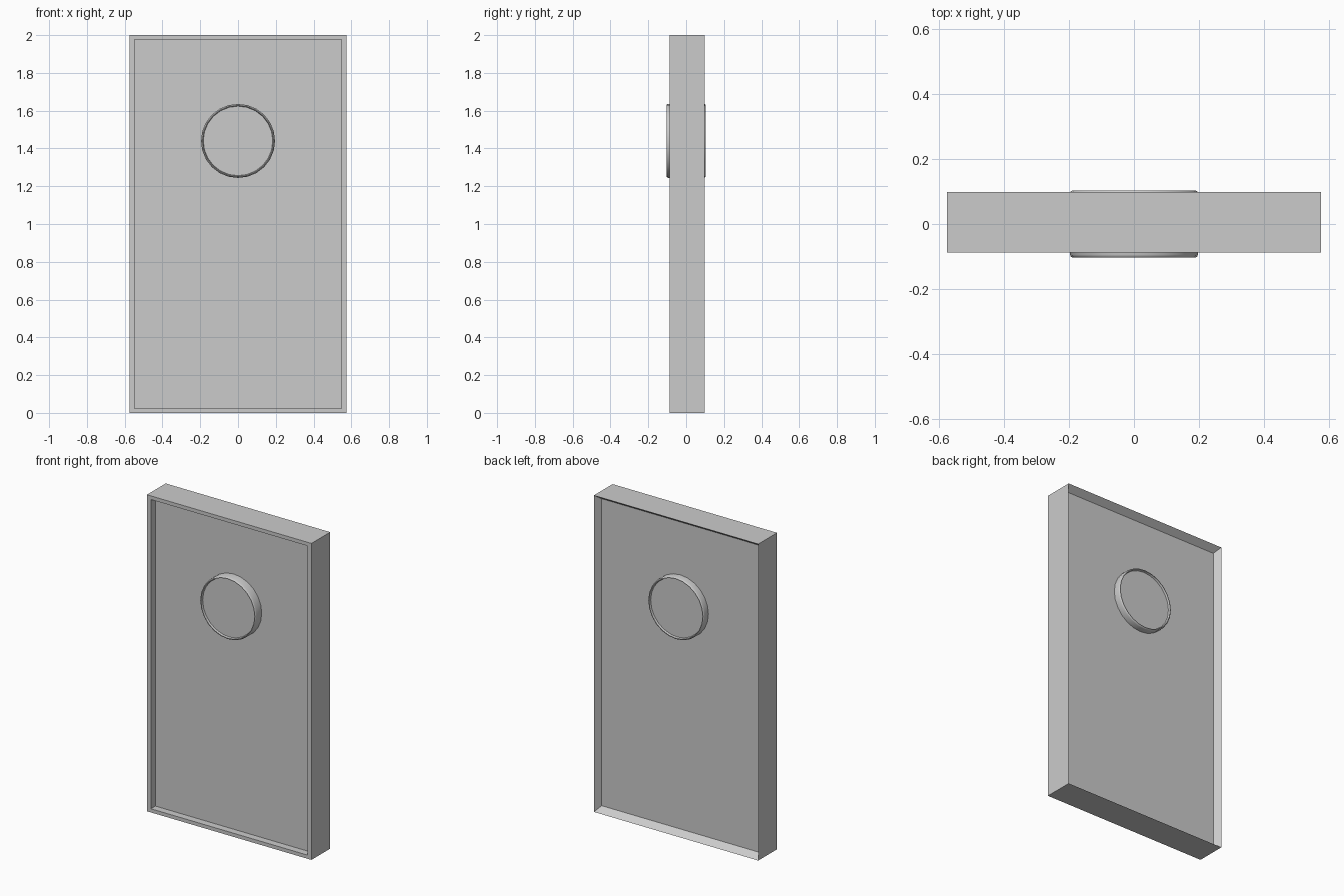
import bpy, bmesh, math

if "Cube" in bpy.data.objects:
    bpy.data.objects.remove(bpy.data.objects["Cube"])

HW, H = 0.575, 2.0               # half width and height
Y_FRONT, Y_BACK = -0.088, 0.099  # frame faces
Y_PANEL_F, Y_PANEL_B = -0.043, 0.057
WIN_Z, SIDES = 1.44, 24


def finish(name, bm):
    bmesh.ops.recalc_face_normals(bm, faces=bm.faces)
    mesh = bpy.data.meshes.new(name)
    bm.to_mesh(mesh)
    bm.free()
    obj = bpy.data.objects.new(name, mesh)
    bpy.context.collection.objects.link(obj)
    return obj


def skin(bm, loops):
    """Bridge successive vertex loops and cap both ends."""
    rings = [[bm.verts.new(p) for p in loop] for loop in loops]
    for a, b in zip(rings, rings[1:]):
        n = len(a)
        for i in range(n):
            j = (i + 1) % n
            bm.faces.new((a[i], a[j], b[j], b[i]))
    bm.faces.new(rings[0])
    bm.faces.new(rings[-1])


def rect(y, dx=0.0, dz=0.0):
    x = HW - dx
    return [(-x, y, dz), (x, y, dz), (x, y, H - dz), (-x, y, H - dz)]


def circle(y, r):
    return [(r * math.cos(t), y, WIN_Z + r * math.sin(t))
            for t in (2 * math.pi * i / SIDES for i in range(SIDES))]


# Door slab: square recess at the front, sloping recess at the back
bm = bmesh.new()
skin(bm, [rect(Y_PANEL_F, 0.027, 0.023), rect(Y_FRONT, 0.027, 0.023),
          rect(Y_FRONT), rect(Y_BACK), rect(Y_PANEL_B, 0.025, 0.03)])
finish("door_slab", bm)

# Round window on each face: bevelled rim with a slightly sunken pane
for name, side, base in (("front_window", -1, Y_PANEL_F),
                         ("back_window", 1, Y_PANEL_B)):
    profile = [(0.196, base), (0.196, side * 0.094), (0.194, side * 0.100),
               (0.190, side * 0.103), (0.187, side * 0.103),
               (0.184, side * 0.090)]
    bm = bmesh.new()
    skin(bm, [circle(y, r) for r, y in profile])
    obj = finish(name, bm)
    bpy.ops.object.select_all(action='DESELECT')
    obj.select_set(True)
    bpy.context.view_layer.objects.active = obj
    bpy.ops.object.shade_smooth_by_angle(angle=math.radians(35))
